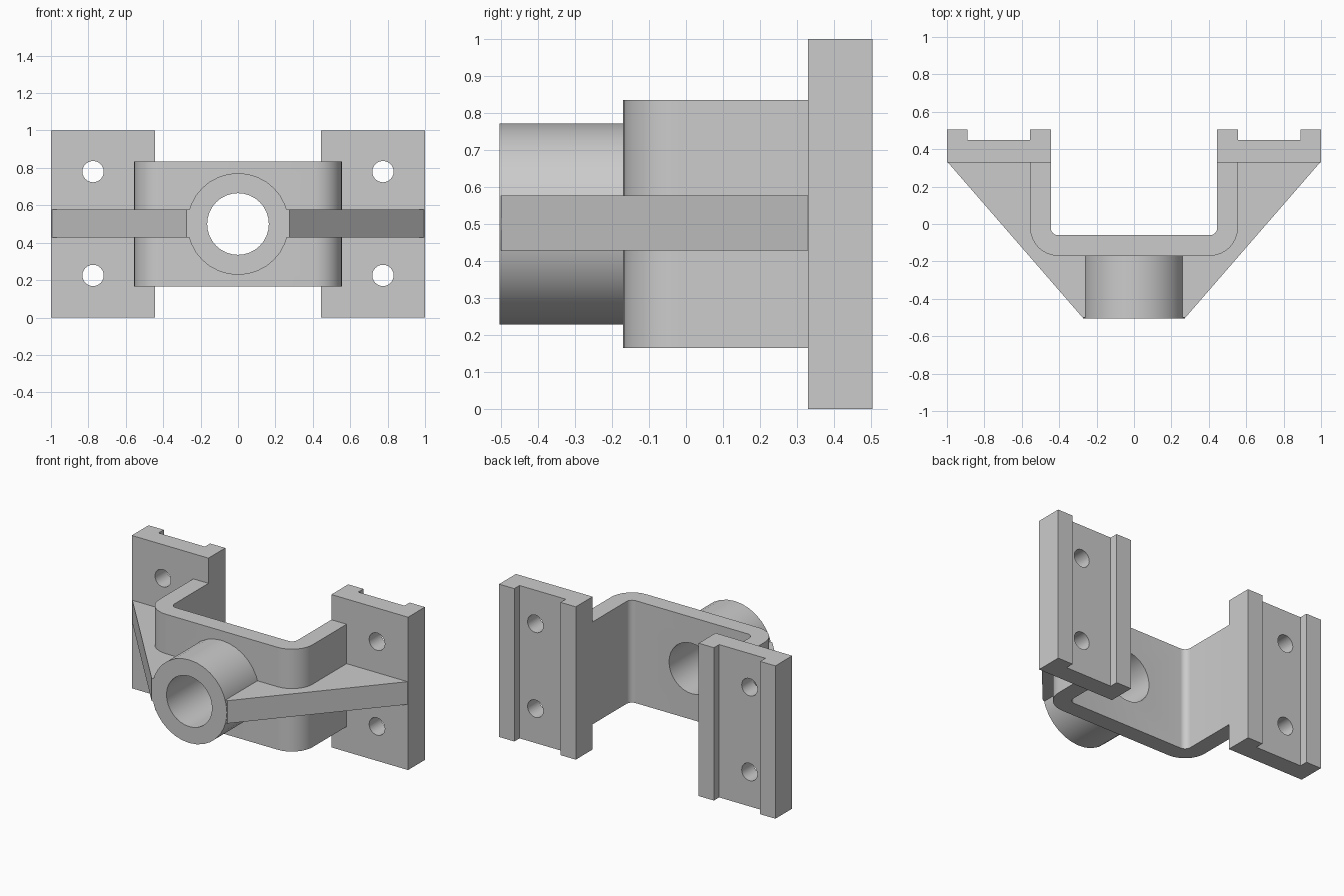
import bpy, bmesh, math
from mathutils import Matrix

cube = bpy.data.objects.get("Cube")
if cube:
    bpy.data.objects.remove(cube, do_unlink=True)

grey = bpy.data.materials.new("plain_grey")
grey.use_nodes = True
colour = (0.6, 0.6, 0.6, 1)
grey.diffuse_color = colour
grey.node_tree.nodes["Principled BSDF"].inputs["Base Color"].default_value = colour


def add(name, bm):
    bmesh.ops.recalc_face_normals(bm, faces=bm.faces)
    mesh = bpy.data.meshes.new(name)
    bm.to_mesh(mesh)
    bm.free()
    mesh.materials.append(grey)
    ob = bpy.data.objects.new(name, mesh)
    bpy.context.collection.objects.link(ob)
    return ob


def prism(name, points, z0, z1):
    """Extrude a plan outline upward from z0 to z1."""
    bm = bmesh.new()
    face = bm.faces.new([bm.verts.new((x, y, z0)) for x, y in points])
    top = bmesh.ops.extrude_face_region(bm, geom=[face])["geom"]
    verts = [v for v in top if isinstance(v, bmesh.types.BMVert)]
    bmesh.ops.translate(bm, verts=verts, vec=(0, 0, z1 - z0))
    return add(name, bm)


def cylinder(name, x, z, radius, y0, y1, sides):
    """Cylinder running front to back."""
    bm = bmesh.new()
    place = Matrix.Translation((x, (y0 + y1) / 2, z)) @ Matrix.Rotation(math.pi / 2, 4, "X")
    bmesh.ops.create_cone(bm, cap_ends=True, segments=sides, radius1=radius,
                          radius2=radius, depth=y1 - y0, matrix=place)
    return add(name, bm)


def drill(ob, x, z, radius, sides=32):
    cutter = cylinder("hole_cutter", x, z, radius, -1, 1, sides)
    cutter.hide_render = True
    mod = ob.modifiers.new("hole", "BOOLEAN")
    mod.operation, mod.solver, mod.object = "DIFFERENCE", "EXACT", cutter
    bpy.context.view_layer.objects.active = ob
    bpy.ops.object.modifier_apply(modifier=mod.name)
    bpy.data.objects.remove(cutter, do_unlink=True)


def arc(radius, start, end, steps=8):
    """Bend of the strap, in plan."""
    angles = [math.radians(start + (end - start) * i / steps) for i in range(steps + 1)]
    return [(0.405 + radius * math.cos(a), -0.02 + radius * math.sin(a)) for a in angles]


def mirrored(points):
    return [(-x, y) for x, y in reversed(points)]


parts = []

# U-shaped strap with rounded bends
outer = [(0.555, 0.335)] + arc(0.15, 0, -90)
inner = arc(0.04, -90, 0) + [(0.445, 0.335)]
strap = prism("strap", outer + mirrored(outer) + mirrored(inner) + inner, 0.165, 0.835)
drill(strap, 0, 0.5, 0.165)
parts.append(strap)

# Front tube
tube = cylinder("front_tube", 0, 0.5, 0.272, -0.504, -0.15, 32)
drill(tube, 0, 0.5, 0.165)
parts.append(tube)

# Mounting plates with edge lips, and the diagonal ribs
plate_outline = [(0.445, 0.33), (1, 0.33), (1, 0.504), (0.89, 0.504),
                 (0.89, 0.45), (0.555, 0.45), (0.555, 0.504), (0.445, 0.504)]
rib_outline = [(1, 0.335), (0.275, -0.5), (0.24, -0.5), (0.24, -0.15),
               (0.43, -0.15), (0.52, -0.05), (0.52, 0.335)]
for side, s in (("left", 1), ("right", -1)):
    plate = prism(side + "_plate", [(s * x, y) for x, y in plate_outline], 0, 1)
    for z in (0.225, 0.78):
        drill(plate, s * 0.775, z, 0.057, 24)
    rib = prism(side + "_rib", [(s * x, y) for x, y in rib_outline], 0.428, 0.577)
    parts += [plate, rib]

# Smooth curved faces, keep edges sharp
bpy.ops.object.select_all(action="DESELECT")
for ob in parts:
    ob.select_set(True)
bpy.context.view_layer.objects.active = strap
bpy.ops.object.shade_smooth_by_angle(angle=math.radians(30))
